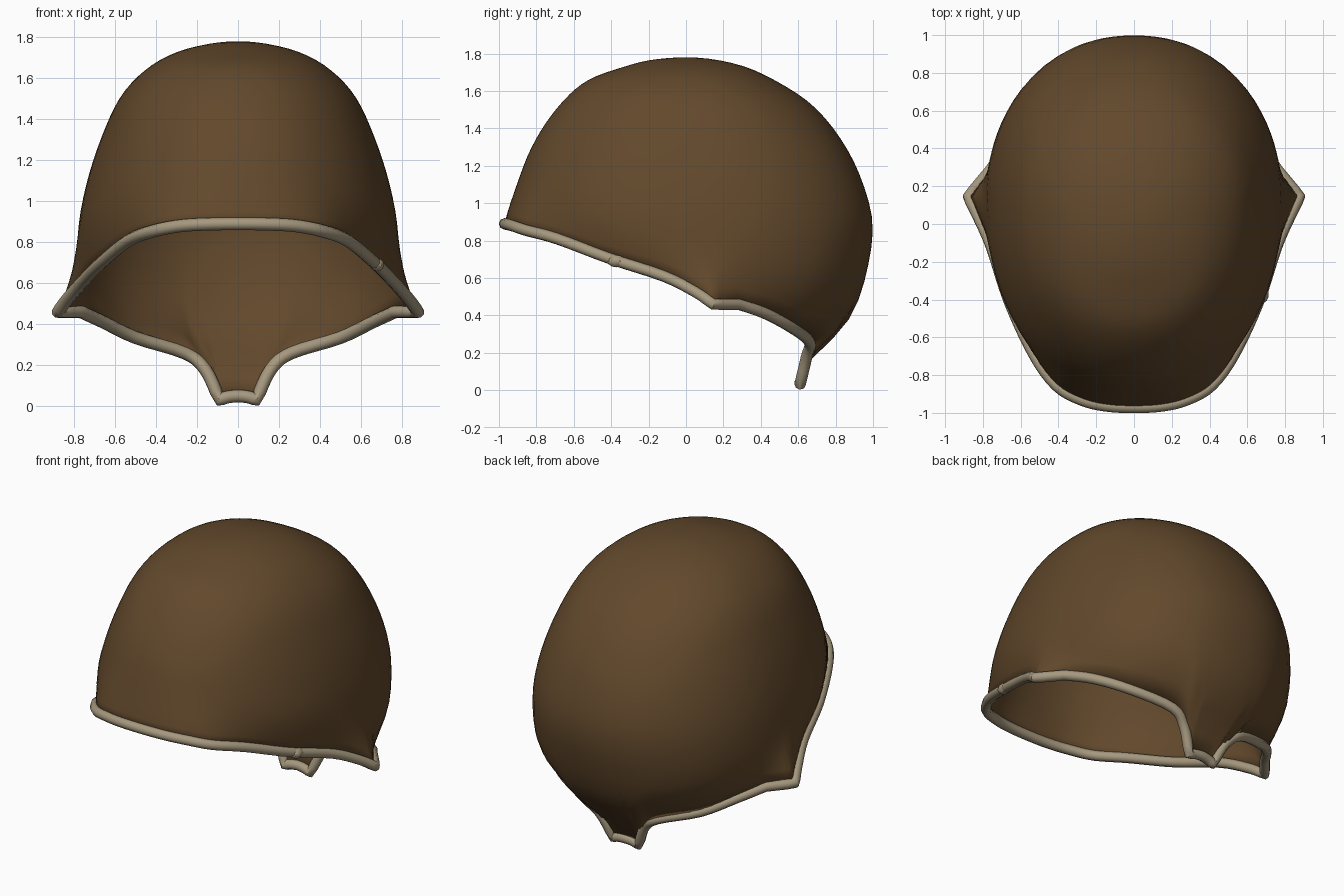
import bpy, bmesh, math
from mathutils import Vector

if "Cube" in bpy.data.objects:
    bpy.data.objects.remove(bpy.data.objects["Cube"])

TOP, YC, POW = 1.78, 0.1, 2.15

def material(name, rgb):
    m = bpy.data.materials.new(name)
    m.diffuse_color = (*rgb, 1)
    m.use_nodes = True
    m.node_tree.nodes["Principled BSDF"].inputs["Base Color"].default_value = m.diffuse_color
    return m

brown = material("brown rubber", (0.121, 0.065, 0.0245))
cream = material("beige piping", (0.38, 0.315, 0.21))

# half rim, front centre to tail centre
RIM = [(0, -.97, .89), (.15, -.962, .888), (.28, -.93, .88), (.41, -.855, .855),
       (.53, -.69, .81), (.66, -.41, .705), (.755, -.12, .61), (.83, .05, .525),
       (.878, .145, .46), (.765, .28, .46), (.66, .42, .412), (.5, .565, .335),
       (.26, .66, .26), (.16, .645, .18), (.09, .61, .032), (.05, .612, .045),
       (0, .615, .05)]
# dome slices: z, front y, back y, half width
SLICES = [(1.78, 0, 0, 0), (1.76, -.22, .2, .18), (1.73, -.33, .315, .29),
          (1.66, -.52, .47, .425), (1.52, -.68, .68, .565), (1.3, -.825, .855, .67),
          (1.08, -.91, .955, .74), (.88, -.965, .998, .777), (.65, -.98, .97, .785),
          (.42, -.97, .895, .75), (.27, -.96, .78, .66), (.18, -.95, .68, .5),
          (0, -.95, .6, .4)]
KNOTS = [math.sqrt(TOP - s[0]) for s in SLICES]

def catmull(p, t):
    a, b, c, d = p
    return 0.5 * (2*b + (c - a)*t + (2*a - 5*b + 4*c - d)*t*t + (3*b - a - 3*c + d)*t**3)

def slope(i, k):
    a, b = max(i - 1, 0), min(i + 1, len(SLICES) - 1)
    return (SLICES[b][k] - SLICES[a][k]) / (KNOTS[b] - KNOTS[a])

def slice_at(z):
    """Smooth front y, back y and half width of the dome at height z."""
    u = math.sqrt(max(TOP - z, 0))
    i = max(j for j in range(len(KNOTS) - 1) if KNOTS[j] <= u + 1e-9)
    h = KNOTS[i + 1] - KNOTS[i]
    t = (u - KNOTS[i]) / h
    return [(2*t**3 - 3*t*t + 1) * SLICES[i][k] + (3*t*t - 2*t**3) * SLICES[i + 1][k]
            + h * ((t**3 - 2*t*t + t) * slope(i, k) + (t**3 - t*t) * slope(i + 1, k))
            for k in (1, 2, 3)]

def centre(z, yf, yb):
    f = min(1, max(0, (z - .9) / (TOP - .9)))
    return YC * (1 - f * f)if yf < YC * (1 - f * f) < yb else (yf + yb) / 2

def dome(theta, z):
    yf, yb, w = slice_at(z)
    mid = centre(z, yf, yb)
    s, c = math.sin(theta), math.cos(theta)
    r = (abs(s) ** POW + abs(c) ** POW) ** (-1 / POW)
    return Vector((w * r * s, mid + r * c * (yb - mid if c > 0 else mid - yf), z))

def azimuth(p):
    yf, yb, w = slice_at(p.z)
    return math.atan2(p.x / w, (p.y - YC) / (yb - YC if p.y > YC else YC - yf))

# closed rim loop, smoothed except at the ear and tail corners
half = [Vector(p) for p in RIM]
loop = half + [Vector((-p.x, p.y, p.z)) for p in half[-2:0:-1]]
n = len(loop)
corners = {8, 9, 14, n - 8, n - 9, n - 14}
rim = []
for i in range(n):
    a, b, c, d = (loop[(i + k) % n] for k in (-1, 0, 1, 2))
    if i in corners:
        a = b * 2 - c
    if (i + 1) % n in corners:
        d = c * 2 - b
    rim += [catmull((a, b, c, d), k / 4) for k in range(4)]

# shell: one column from the rim to the crown per rim point
bm = bmesh.new()
ROWS = 30
columns = []
for p in rim:
    th = azimuth(p)
    offset = p - dome(th, p.z)
    col = []
    for r in range(ROWS):
        z = TOP - (TOP - p.z) * (1 - r / ROWS) ** 2
        weight = max(0, 1 - (z - p.z) / .3) ** 1.6
        col.append(bm.verts.new(dome(th, z) + offset * weight))
    columns.append(col)
crown = bm.verts.new((0, 0, TOP))
for a, b in zip(columns, columns[1:] + columns[:1]):
    for r in range(ROWS - 1):
        bm.faces.new((a[r], b[r], b[r + 1], a[r + 1]))
    bm.faces.new((a[-1], b[-1], crown))
bmesh.ops.recalc_face_normals(bm, faces=bm.faces)
bm.normal_update()
if crown.normal.z < 0:
    bmesh.ops.reverse_faces(bm, faces=bm.faces)
for f in bm.faces:
    f.smooth = True
me = bpy.data.meshes.new("cap_shell")
bm.to_mesh(me)
bm.free()
shell = bpy.data.objects.new("cap_shell", me)
bpy.context.collection.objects.link(shell)
me.materials.append(brown)
thick = shell.modifiers.new("thickness", 'SOLIDIFY')
thick.thickness, thick.offset = .01, -1

# rolled piping along the rim
cu = bpy.data.curves.new("rim_piping", 'CURVE')
cu.dimensions = '3D'
cu.bevel_depth, cu.bevel_resolution = .031, 2
sp = cu.splines.new('POLY')
sp.points.add(len(rim) - 1)
for q, p in zip(sp.points, rim):
    q.co = (*p, 1)
sp.use_cyclic_u = True
cu.materials.append(cream)
piping = bpy.data.objects.new("rim_piping", cu)
bpy.context.collection.objects.link(piping)
bpy.context.view_layer.objects.active = piping
piping.select_set(True)
bpy.ops.object.convert(target='MESH')
bpy.ops.object.shade_smooth_by_angle(angle=math.radians(50))

# small seam knot where the piping ends meet
bpy.ops.mesh.primitive_uv_sphere_add(segments=10, ring_count=6, radius=.036,
                                     location=(.678, -.37, .69))
knot = bpy.context.object
knot.name = "piping_seam"
knot.scale = (1, 1.4, .9)
knot.data.materials.append(cream)
bpy.ops.object.shade_smooth_by_angle()
